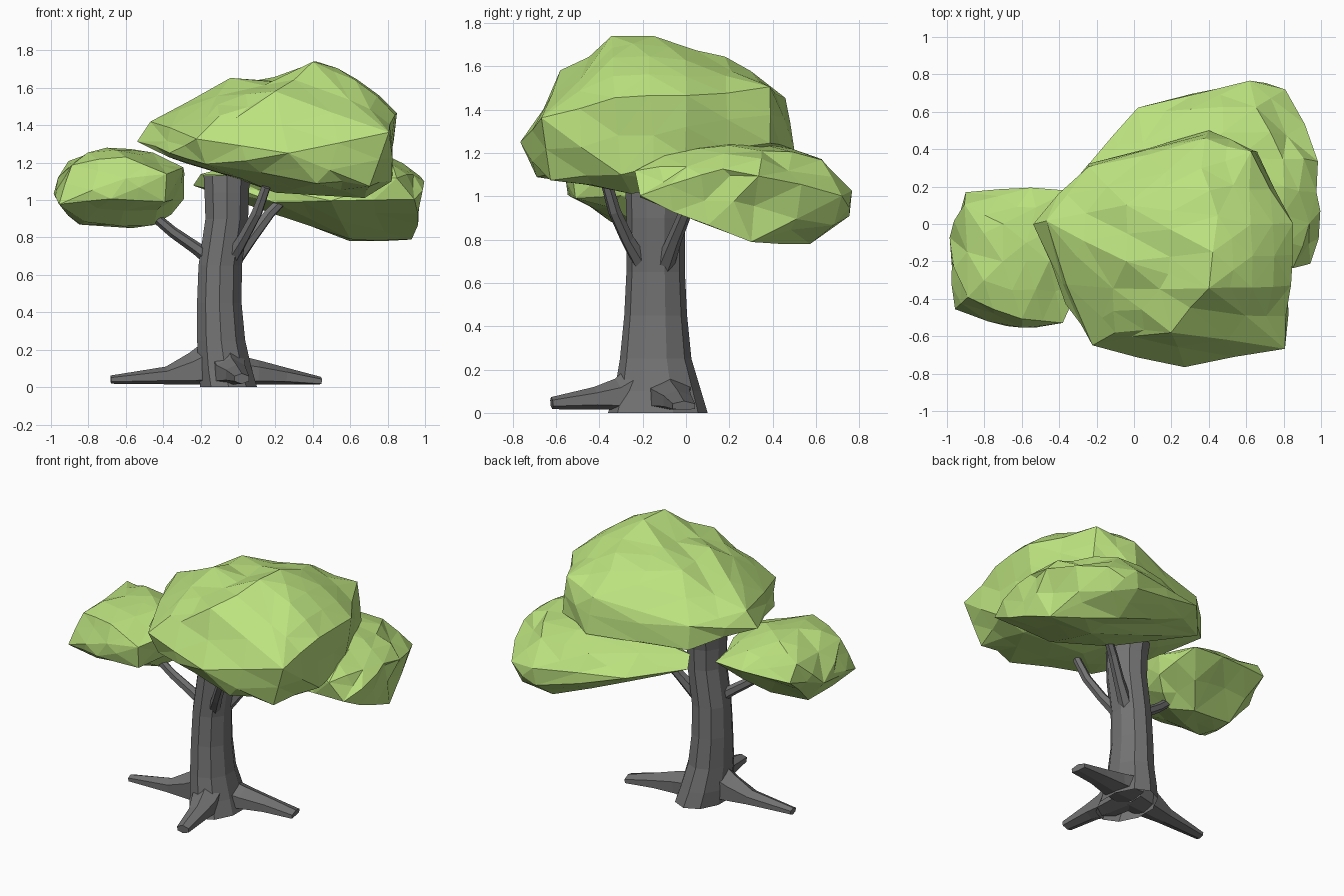
import bpy, bmesh, random
from mathutils import Vector
from math import cos, sin, tau

random.seed(4)
leaf = bpy.data.materials.new("leaf_green")
leaf.diffuse_color = (0.50, 0.76, 0.21, 1)
bark = bpy.data.materials.new("bark_grey")
bark.diffuse_color = (0.17, 0.17, 0.17, 1)


def finish(bm, name, mat):
    me = bpy.data.meshes.new(name)
    bm.to_mesh(me)
    bm.free()
    ob = bpy.data.objects.new(name, me)
    bpy.context.collection.objects.link(ob)
    me.materials.append(mat)
    return ob


def canopy(name, pts, dents=()):
    """Faceted leaf mass: hull of key points, roughened inside its bounds, then dented."""
    bm = bmesh.new()
    for p in pts:
        bm.verts.new(p)
    bmesh.ops.convex_hull(bm, input=bm.verts)
    bmesh.ops.delete(bm, geom=[v for v in bm.verts if not v.link_faces], context='VERTS')
    old = set(bm.verts)
    edges = [e for e in bm.edges if e.calc_length() > 0.22]
    bmesh.ops.subdivide_edges(bm, edges=edges, cuts=1)
    bmesh.ops.triangulate(bm, faces=bm.faces)
    bmesh.ops.recalc_face_normals(bm, faces=bm.faces)
    bm.normal_update()
    lo = [min(p[i] for p in pts) for i in range(3)]
    hi = [max(p[i] for p in pts) for i in range(3)]
    for v in [v for v in bm.verts if v not in old]:
        co = v.co + v.normal * random.uniform(-0.02, 0.018)
        for centre, radius, push in dents:
            if (v.co - Vector(centre)).length < radius:
                co += Vector(push)
        v.co = [min(max(co[i], lo[i]), hi[i]) for i in range(3)]
    return finish(bm, name, leaf)


def tube(name, path, sides, upright=False):
    """Loft of elliptical rings; path rows are x, y, z, half width, half height."""
    bm = bmesh.new()
    rings = []
    for i, (x, y, z, a, b) in enumerate(path):
        p, q = path[max(i - 1, 0)], path[min(i + 1, len(path) - 1)]
        d = (Vector(q[:3]) - Vector(p[:3])).normalized()
        if upright:
            u, w = Vector((1, 0, 0)), Vector((0, 1, 0))
        else:
            u = d.cross(Vector((0, 0, 1))).normalized()
            w = u.cross(d)
        ring = []
        for k in range(sides):
            t = tau * (k + 0.5) / sides
            co = Vector((x, y, z)) + u * a * cos(t) + w * b * sin(t)
            co.z = max(co.z, 0.0 if upright else 0.015)
            ring.append(bm.verts.new(co))
        rings.append(ring)
    for r, s in zip(rings, rings[1:]):
        for k in range(sides):
            j = (k + 1) % sides
            bm.faces.new((r[k], r[j], s[j], s[k]))
    bm.faces.new(rings[-1])
    bmesh.ops.recalc_face_normals(bm, faces=bm.faces)
    return finish(bm, name, bark)


# Large upper canopy
canopy("main_canopy", [
    (-.55, 0, 1.31), (-.48, .02, 1.43), (-.37, -.43, 1.25), (-.23, -.66, 1.33),
    (-.18, -.62, 1.18), (.27, -.77, 1.25), (.42, -.68, 1.10), (.80, -.66, 1.36),
    (.70, -.62, 1.08), (.68, -.25, 1.0), (.82, -.30, 1.10), (.20, -.25, 1.03),
    (0, -.20, 1.10), (.82, 0, 1.18), (.85, -.33, 1.46), (.85, 0, 1.46),
    (.65, .38, 1.25), (.62, .38, 1.50), (.40, .50, 1.22), (.38, .47, 1.46),
    (-.05, .37, 1.20), (-.24, .32, 1.21), (-.24, .30, 1.36), (.40, -.34, 1.74),
    (.42, -.15, 1.74), (.45, .05, 1.69), (-.04, -.20, 1.65), (-.04, .10, 1.61),
    (.63, -.34, 1.64), (.63, 0, 1.64), (.36, .30, 1.58), (-.12, -.35, 1.57),
    (.20, -.57, 1.57), (.60, -.57, 1.47), (-.10, -.58, 1.45)],
    [((.18, -.2, 1.69), .16, (0, 0, -.05)), ((-.26, 0, 1.54), .2, (0, 0, -.03))])

# Lower canopy at the back right
canopy("back_canopy", [
    (-.24, .32, 1.08), (-.20, .24, 1.14), (.95, -.22, 1.0), (.85, -.24, 1.12),
    (1.0, .34, 1.10), (1.0, .07, 1.10), (.97, .10, .86), (.92, .30, .80),
    (.60, .57, .78), (.60, .30, .79), (.95, 0, 1.15), (.80, .05, 1.23),
    (.80, .35, 1.22), (.30, .35, 1.25), (.30, .62, 1.16), (.80, .71, 1.0),
    (.62, .78, 1.03), (.60, .77, .90), (.03, .61, 1.06), (.05, .53, 1.0),
    (.20, 0, 1.0), (0, .10, 1.10), (.50, -.20, 1.0), (.75, .68, .87), (.65, .62, 1.16)],
    [((.98, .2, .98), .14, (-.03, 0, 0))])

# Small canopy on the left
canopy("left_canopy", [
    (-1, -.07, 1.03), (-.98, -.20, 1.05), (-.95, -.45, .98), (-.90, .17, 1.10),
    (-.90, -.40, 1.20), (-.90, .10, 1.20), (-.70, -.20, 1.28), (-.45, -.20, 1.27),
    (-.70, 0, 1.27), (-.55, .20, 1.10), (-.35, .17, 1.10), (-.28, -.10, 1.15),
    (-.28, -.10, 1.0), (-.38, -.53, 1.14), (-.40, -.50, 1.0), (-.60, -.57, 1.12),
    (-.68, -.56, 1.0), (-.45, -.20, .87), (-.57, -.10, .85), (-.85, -.10, .87),
    (-.82, -.35, .88), (-.60, -.50, 1.22), (-.30, -.30, 1.17)])

# Leaning trunk with flared foot
tube("trunk", [
    (-.05, -.13, 0, .16, .23), (-.07, -.13, .10, .15, .20), (-.09, -.14, .25, .135, .165),
    (-.10, -.14, .45, .125, .145), (-.095, -.14, .65, .122, .135), (-.06, -.14, .90, .12, .135),
    (-.06, -.14, 1.04, .125, .14), (-.06, -.13, 1.13, .13, .15)], 10, upright=True)

# Spreading roots
tube("left_root", [(-.10, -.14, .12, .11, .16), (-.24, -.15, .085, .09, .10),
                   (-.38, -.16, .06, .065, .05), (-.68, -.18, .04, .035, .022)], 6)
tube("right_root", [(-.05, -.08, .08, .12, .10), (.10, -.07, .07, .10, .075),
                    (.25, -.04, .055, .075, .05), (.44, -.01, .03, .06, .025)], 6)
tube("front_root", [(-.07, -.16, .12, .11, .16), (-.04, -.31, .075, .09, .085),
                    (-.01, -.42, .065, .065, .055), (.02, -.62, .045, .045, .028)], 6)

# Branches reaching into the canopies
tube("left_branch", [(-.10, -.15, .65, .045, .045), (-.22, -.17, .74, .034, .034),
                     (-.35, -.19, .83, .03, .03), (-.48, -.21, .94, .026, .026)], 6)
tube("front_branch", [(-.03, -.21, .70, .04, .04), (.03, -.27, .80, .032, .032),
                      (.10, -.33, .93, .03, .03), (.15, -.37, 1.07, .026, .026)], 6)
tube("back_branch", [(-.02, -.10, .68, .045, .045), (.08, -.05, .81, .034, .034),
                     (.17, 0, .93, .03, .03), (.26, .05, 1.02, .026, .026)], 6)
